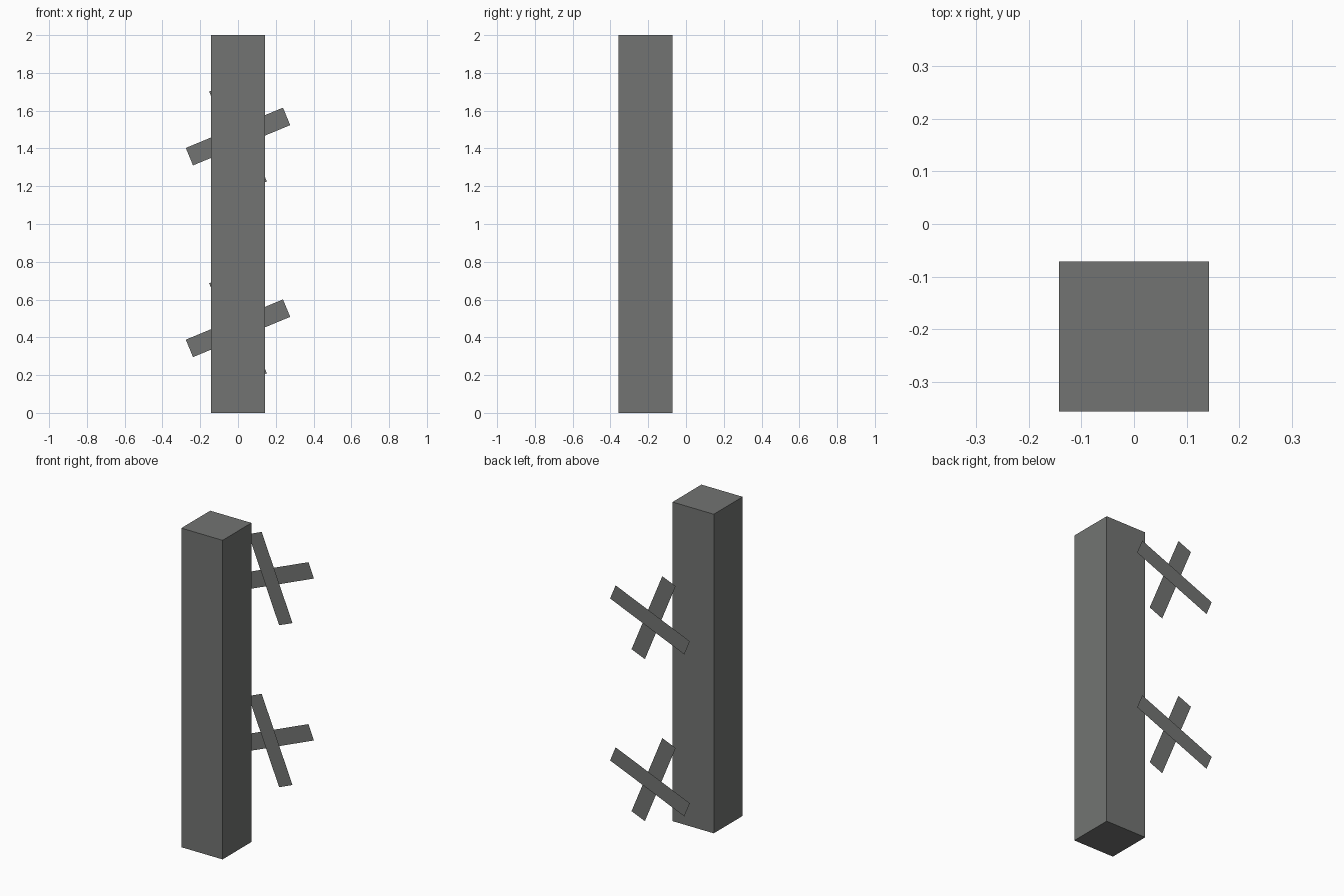
import bpy, bmesh, math
from mathutils import Matrix

if "Cube" in bpy.data.objects:
    bpy.data.objects.remove(bpy.data.objects["Cube"])

grey = bpy.data.materials.new("dark_grey_metal")
grey.diffuse_color = (0.17, 0.175, 0.17, 1)
grey.use_nodes = True
grey.node_tree.nodes["Principled BSDF"].inputs["Base Color"].default_value = grey.diffuse_color


def add_object(name, bm):
    mesh = bpy.data.meshes.new(name)
    bm.to_mesh(mesh)
    bm.free()
    mesh.materials.append(grey)
    obj = bpy.data.objects.new(name, mesh)
    bpy.context.collection.objects.link(obj)


# Square post
bm = bmesh.new()
bmesh.ops.create_cube(bm, size=1, matrix=Matrix.Translation((0, -0.214, 1))
                      @ Matrix.Diagonal((0.286, 0.286, 2, 1)))
add_object("post", bm)


# Paper-thin strip standing in the xz plane, tilted about y
def strip(name, y, z, degrees):
    bm = bmesh.new()
    m = (Matrix.Translation((0, y, z))
         @ Matrix.Rotation(math.radians(-degrees), 4, 'Y')
         @ Matrix.Diagonal((0.557, 1, 0.1, 1))
         @ Matrix.Rotation(math.radians(90), 4, 'X'))
    bmesh.ops.create_grid(bm, x_segments=1, y_segments=1, size=0.5, matrix=m)
    add_object(name, bm)


# Two crosses of perpendicular strips behind the post
for label, z in (("lower", 0.448), ("upper", 1.463)):
    strip(label + "_shallow_strip", 0.357, z, 22.5)
    strip(label + "_steep_strip", 0.321, z, 112.5)
